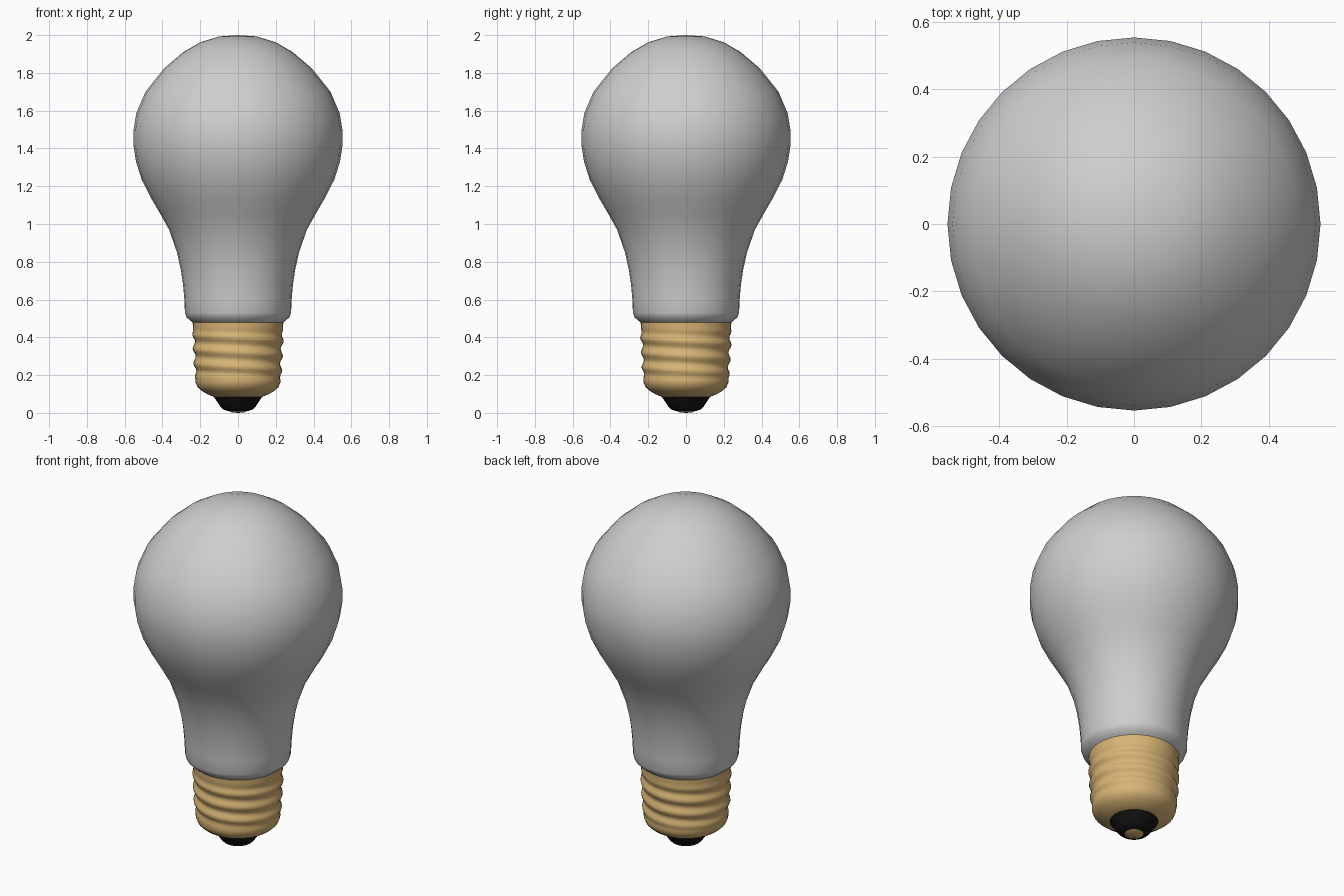
import bpy, bmesh, math

SIDES = 32
PITCH = 0.078

cube = bpy.data.objects.get("Cube")
if cube:
    bpy.data.objects.remove(cube, do_unlink=True)


def material(name, rgb, roughness=0.5):
    mat = bpy.data.materials.new(name)
    mat.use_nodes = True
    mat.diffuse_color = (*rgb, 1)
    bsdf = mat.node_tree.nodes["Principled BSDF"]
    bsdf.inputs["Base Color"].default_value = (*rgb, 1)
    bsdf.inputs["Roughness"].default_value = roughness
    return mat


def lathe(name, profile, mat, offset=None, sharp=50):
    """Revolve (radius, z) points listed from bottom to top; radius 0 makes a pole."""
    bm = bmesh.new()
    rings = []
    for r, z in profile:
        if r == 0:
            rings.append([bm.verts.new((0, 0, z))])
            continue
        ring = []
        for i in range(SIDES):
            a = math.tau * i / SIDES
            rr = r + (offset(a, z) if offset else 0)
            ring.append(bm.verts.new((rr * math.cos(a), rr * math.sin(a), z)))
        rings.append(ring)
    for low, high in zip(rings, rings[1:]):
        for i in range(SIDES):
            j = (i + 1) % SIDES
            if len(low) == 1:
                bm.faces.new((low[0], high[j], high[i]))
            elif len(high) == 1:
                bm.faces.new((low[i], low[j], high[0]))
            else:
                bm.faces.new((low[i], low[j], high[j], high[i]))
    mesh = bpy.data.meshes.new(name)
    bm.to_mesh(mesh)
    bm.free()
    mesh.materials.append(mat)
    obj = bpy.data.objects.new(name, mesh)
    bpy.context.collection.objects.link(obj)
    bpy.ops.object.select_all(action='DESELECT')
    obj.select_set(True)
    bpy.context.view_layer.objects.active = obj
    bpy.ops.object.shade_smooth_by_angle(angle=math.radians(sharp))
    return obj


def thread(a, z):
    """Helical ripple that fades out at both ends of the cap."""
    fade = max(0, min(1, (z - 0.17) / 0.05, (0.45 - z) / 0.05))
    turn = (z - 0.32) / PITCH + (a + math.pi / 2) / math.tau
    return 0.007 * fade * math.cos(math.tau * turn)


glass = material("frosted glass", (0.62, 0.62, 0.62))
brass = material("brass", (0.69, 0.46, 0.18))
black = material("black insulator", (0.006, 0.006, 0.006))

# Glass envelope
lathe("glass_bulb", [
    (0.235, 0.475), (0.25, 0.487), (0.273, 0.507), (0.281, 0.53),
    (0.284, 0.6), (0.291, 0.68), (0.303, 0.76), (0.323, 0.85),
    (0.365, 0.97), (0.415, 1.06), (0.462, 1.14), (0.51, 1.235),
    (0.54, 1.33), (0.554, 1.42), (0.554, 1.49), (0.539, 1.585),
    (0.49, 1.7), (0.39, 1.825), (0.29, 1.91), (0.2, 1.962),
    (0.1, 1.993), (0, 2.0)], glass, sharp=60)

# Threaded cap with a rounded bottom
steps = 32
wall = [(0.224 + 0.016 * i / steps, 0.16 + 0.32 * i / steps) for i in range(steps + 1)]
lathe("screw_cap", [(0, 0.082), (0.125, 0.084), (0.16, 0.098), (0.19, 0.115),
                    (0.214, 0.136)] + wall + [(0, 0.48)], brass, thread)

# Insulator cone and contact tip
lathe("insulator", [(0, 0.01), (0.055, 0.01), (0.078, 0.018), (0.092, 0.032),
                    (0.112, 0.062), (0.128, 0.085), (0, 0.09)], black)
lathe("contact_tip", [(0, 0), (0.03, 0.002), (0.05, 0.01), (0, 0.012)], brass)
